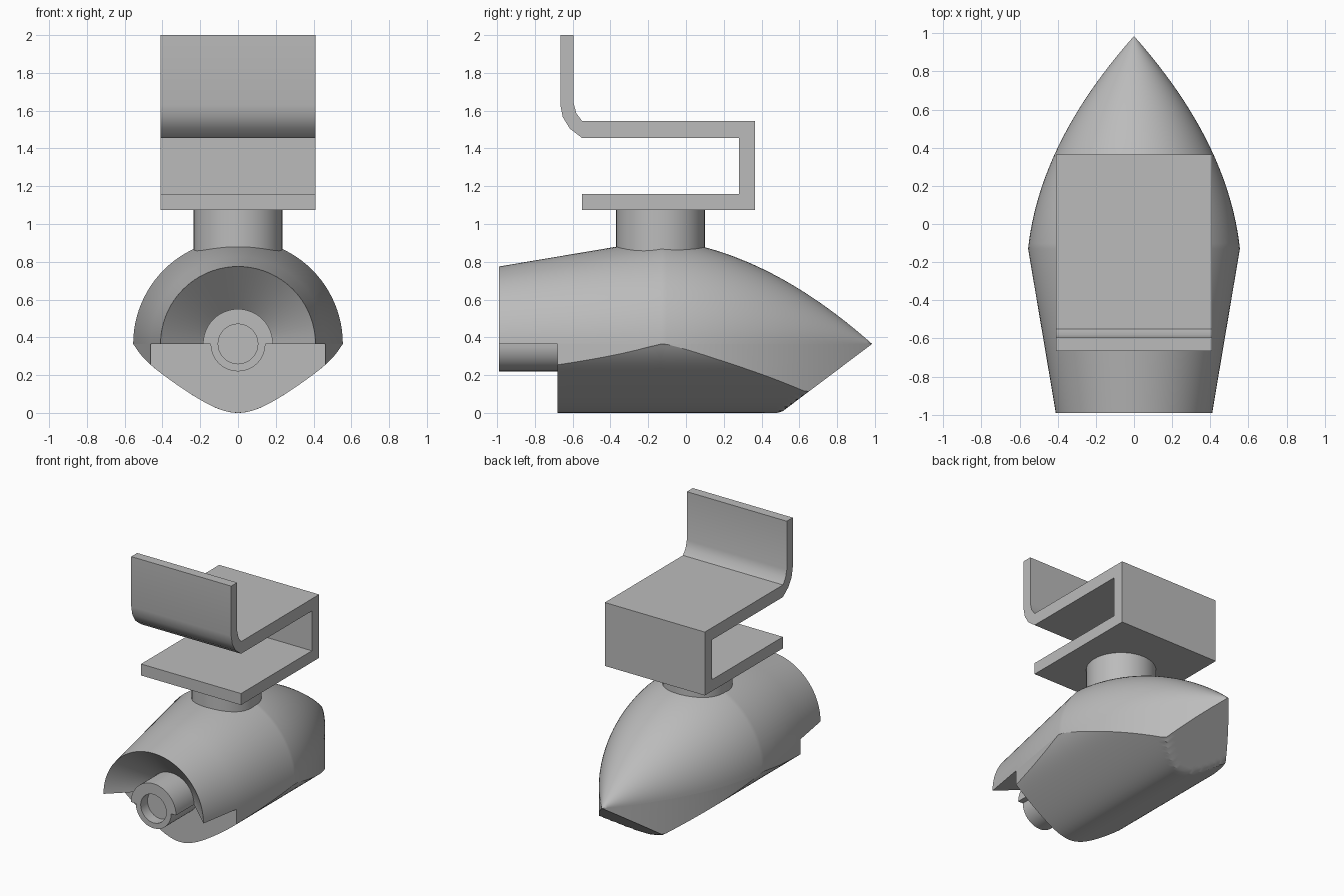
import bpy, bmesh, math

cube = bpy.data.objects.get("Cube")
if cube:
    bpy.data.objects.remove(cube, do_unlink=True)

AXIS = 0.365          # height of the housing's centre line
NOSE, WIDEST, TAIL, STEP = 0.985, -0.13, -0.99, -0.68

grey = bpy.data.materials.new("plain_grey")
grey.use_nodes = True
grey.diffuse_color = (0.5, 0.5, 0.5, 1)
grey.node_tree.nodes["Principled BSDF"].inputs["Base Color"].default_value = (0.5, 0.5, 0.5, 1)


def finish(name, bm, angle=30):
    """Turn a bmesh into a named, shaded object."""
    bmesh.ops.remove_doubles(bm, verts=bm.verts, dist=0.0002)
    bmesh.ops.recalc_face_normals(bm, faces=bm.faces)
    mesh = bpy.data.meshes.new(name)
    bm.to_mesh(mesh)
    bm.free()
    mesh.materials.append(grey)
    obj = bpy.data.objects.new(name, mesh)
    bpy.context.collection.objects.link(obj)
    bpy.ops.object.select_all(action="DESELECT")
    obj.select_set(True)
    bpy.context.view_layer.objects.active = obj
    bpy.ops.object.shade_smooth_by_angle(angle=math.radians(angle))
    return obj


def loft(bm, sections, closed=False):
    """Bridge successive point rows with quads and return the vertex rows."""
    rows = [[bm.verts.new(p) for p in s] for s in sections]
    for a, b in zip(rows, rows[1:]):
        n = len(a)
        for i in range(n if closed else n - 1):
            j = (i + 1) % n
            bm.faces.new((a[i], a[j], b[j], b[i]))
    return rows


def radius(y):
    """Half width of the housing in plan: straight tail, curved nose."""
    if y < WIDEST:
        return 0.41 + 0.145 * (y - TAIL) / (WIDEST - TAIL)
    t = (y - WIDEST) / (NOSE - WIDEST)
    return max(0.0, 0.555 - 0.119 * t - 0.436 * t * t)


def keel(x):
    """Height of the rounded belly profile at a given x."""
    return math.hypot(0.15, 0.8 * x) - 0.15 + 0.05 * (abs(x) / 0.555) ** 12


def span(a, b, n):
    return [a + (b - a) * i / n for i in range(n + 1)]


nose_ys = span(WIDEST, NOSE, 40)

# Upper housing: half-turned shell with a conical recess in its tail
outline = [(-0.70, 0.0), (-0.70, 0.1)]
outline += [(y, radius(y)) for y in [TAIL, STEP] + nose_ys]
bm = bmesh.new()
arc = span(0, math.pi, 48)
rows = loft(bm, [[(r * math.cos(a), y, AXIS + r * math.sin(a)) for a in arc]
                 for y, r in outline])
bm.faces.new([r[0] for r in rows] + [r[-1] for r in reversed(rows[1:-1])])
finish("upper_housing", bm)

# Lower hull: belly profile trimmed by the plan outline and a sloping nose cut
sections = []
for y in span(STEP, WIDEST, 8) + nose_ys[1:]:
    r = radius(y)
    cut = max(0.0, (y - 0.5) * AXIS / (NOSE - 0.5))
    low = [(r * math.cos(a), y) for a in span(0, math.pi, 48)]
    row = [(x, y, min(AXIS, max(keel(x), cut))) for x, y in low]
    sections.append([(r, y, AXIS)] + row + [(-r, y, AXIS)])
bm = bmesh.new()
rows = loft(bm, sections)
bm.faces.new(rows[0])
finish("lower_hull", bm)

# Nozzle: tube with a wider half collar on top and a shallow bore
upper, lower = span(0, math.pi, 24), span(math.pi, 2 * math.pi, 24)


def nozzle_ring(y, r_top, r_bottom):
    pts = [(r_top, a) for a in upper] + [(r_bottom, a) for a in lower]
    return [(r * math.cos(a), y, AXIS + r * math.sin(a)) for r, a in pts]


bm = bmesh.new()
rows = loft(bm, [nozzle_ring(-0.91, 0.105, 0.105), nozzle_ring(TAIL, 0.105, 0.105),
                 nozzle_ring(TAIL, 0.185, 0.145), nozzle_ring(-0.66, 0.185, 0.145)], True)
bm.faces.new(rows[0])
finish("nozzle", bm)

# Neck joining the housing to the bracket
bm = bmesh.new()
bmesh.ops.create_cone(bm, cap_ends=True, segments=48, radius1=0.235, radius2=0.235, depth=0.3)
bmesh.ops.translate(bm, verts=bm.verts, vec=(0, -0.135, 0.93))
finish("neck", bm)

# Bracket: folded strip extruded sideways
profile = [(-0.55, 1.075), (0.365, 1.075), (0.365, 1.545), (-0.55, 1.545),
           (-0.58, 1.585), (-0.595, 1.64), (-0.595, 2.0), (-0.665, 2.0),
           (-0.665, 1.63), (-0.652, 1.565), (-0.615, 1.505), (-0.55, 1.455),
           (0.28, 1.455), (0.28, 1.16), (-0.55, 1.16)]
bm = bmesh.new()
rows = loft(bm, [[(x, y, z) for y, z in profile] for x in (-0.41, 0.41)], True)
for row in rows:
    bm.faces.new(row)
finish("bracket", bm, 35)
